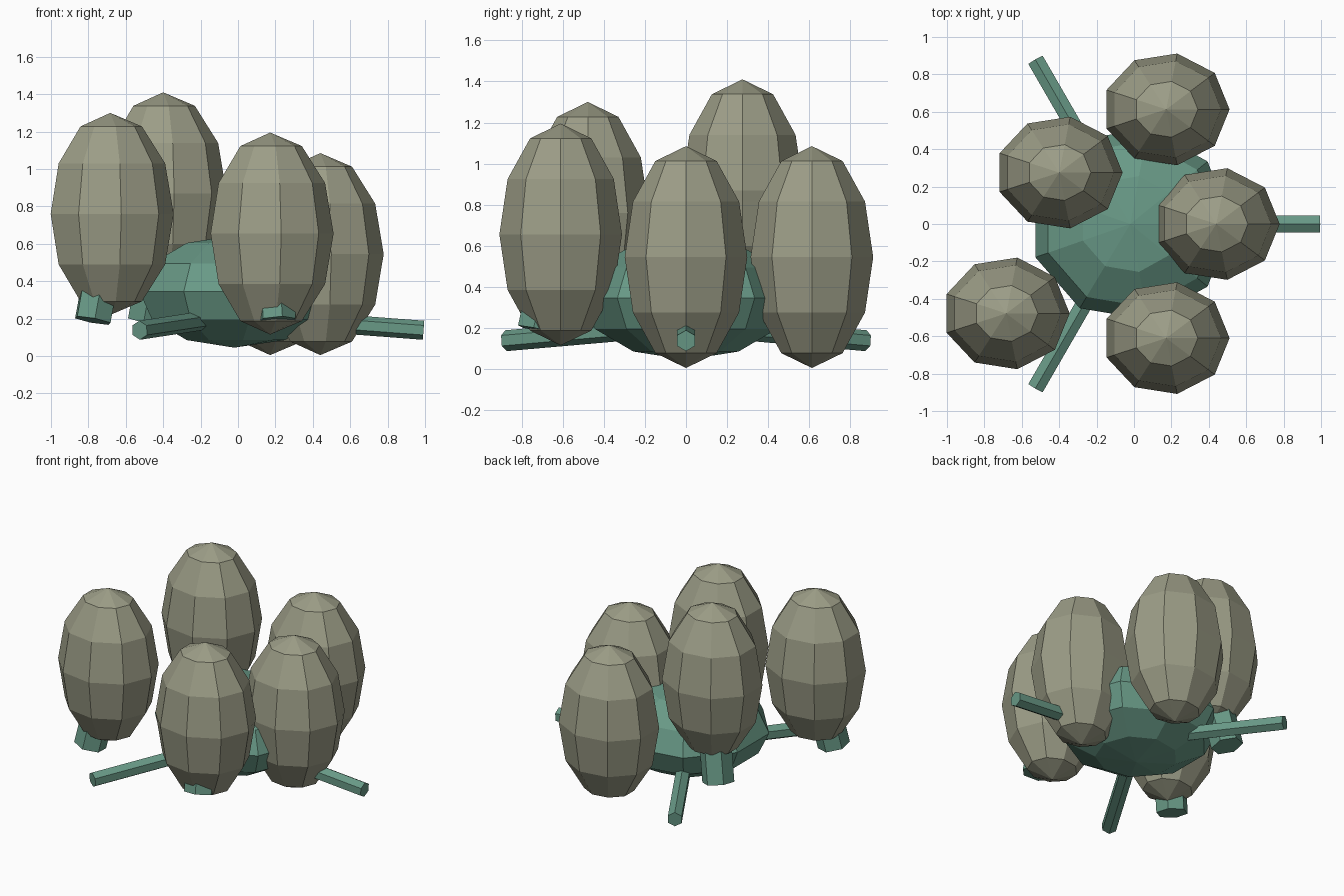
import bpy, bmesh
from math import pi, sin, cos
from mathutils import Vector

cube = bpy.data.objects.get("Cube")
if cube:
    bpy.data.objects.remove(cube)


def material(name, color):
    m = bpy.data.materials.new(name)
    m.use_nodes = True
    m.diffuse_color = (*color, 1)
    m.node_tree.nodes["Principled BSDF"].inputs["Base Color"].default_value = (*color, 1)
    return m


pod_mat = material("grey_olive", (0.33, 0.335, 0.24))
green_mat = material("sea_green", (0.14, 0.32, 0.24))


def finish(name, bm, mat):
    bmesh.ops.recalc_face_normals(bm, faces=bm.faces)
    mesh = bpy.data.meshes.new(name)
    bm.to_mesh(mesh)
    bm.free()
    mesh.materials.append(mat)
    obj = bpy.data.objects.new(name, mesh)
    bpy.context.collection.objects.link(obj)
    return obj


def ellipsoid(name, center, radii, mat, segments=9, rings=6):
    """Faceted ellipsoid with a corner facing +x."""
    bm = bmesh.new()
    cx, cy, cz = center
    rx, ry, rz = radii
    loops = []
    for i in range(1, rings):
        p = pi * i / rings
        loops.append([bm.verts.new((cx + rx * sin(p) * cos(2 * pi * k / segments),
                                    cy + ry * sin(p) * sin(2 * pi * k / segments),
                                    cz + rz * cos(p))) for k in range(segments)])
    top = bm.verts.new((cx, cy, cz + rz))
    bottom = bm.verts.new((cx, cy, cz - rz))
    for k in range(segments):
        n = (k + 1) % segments
        bm.faces.new((top, loops[0][k], loops[0][n]))
        bm.faces.new((bottom, loops[-1][n], loops[-1][k]))
        for a, b in zip(loops, loops[1:]):
            bm.faces.new((a[k], b[k], b[n], a[n]))
    return finish(name, bm, mat)


def rod(name, start, end, radius, mat, sides=6):
    """Straight prism between two points, with one corner on its upper side."""
    start, end = Vector(start), Vector(end)
    axis = (end - start).normalized()
    side = axis.cross(Vector((0, 0, 1))).normalized()
    up = side.cross(axis)
    bm = bmesh.new()
    caps = []
    for p in (start, end):
        caps.append([bm.verts.new(p + radius * (up * cos(2 * pi * k / sides)
                                                + side * sin(2 * pi * k / sides)))
                     for k in range(sides)])
        bm.faces.new(caps[-1])
    for k in range(sides):
        n = (k + 1) % sides
        bm.faces.new((caps[0][k], caps[0][n], caps[1][n], caps[1][k]))
    return finish(name, bm, mat)


# Central body
hub = Vector((-0.02, 0, 0.345))
ellipsoid("core", hub, (0.54, 0.52, 0.30), green_mat)

# Three legs spread evenly, sloping gently down
for i in range(3):
    a = 2 * pi * i / 3
    d = Vector((cos(a), sin(a), 0))
    base = Vector((hub.x, 0, 0))
    rod(f"leg_{i + 1}", base + d * 0.3 + Vector((0, 0, 0.192)),
        base + d * 1.012 + Vector((0, 0, 0.138)), 0.051, green_mat)

# Pods, each on a short stem leaning outwards at its foot
pods = {
    "pod_left": (0.44, 0, 0.545),
    "pod_back_left": (0.172, 0.613, 0.545),
    "pod_front_left": (0.172, -0.61, 0.655),
    "pod_back_right": (-0.40, 0.275, 0.87),
    "pod_front_right": (-0.683, -0.478, 0.76),
}
for name, c in pods.items():
    ellipsoid(name, c, (0.339, 0.303, 0.54), pod_mat)
    out = Vector((c[0] - hub.x, c[1], 0)).normalized()
    foot = Vector((c[0], c[1], 0.19)) + out * 0.115
    head = Vector((c[0], c[1], 0.50)) + out * 0.045
    rod(name.replace("pod", "stem"), foot, head, 0.105, green_mat)
